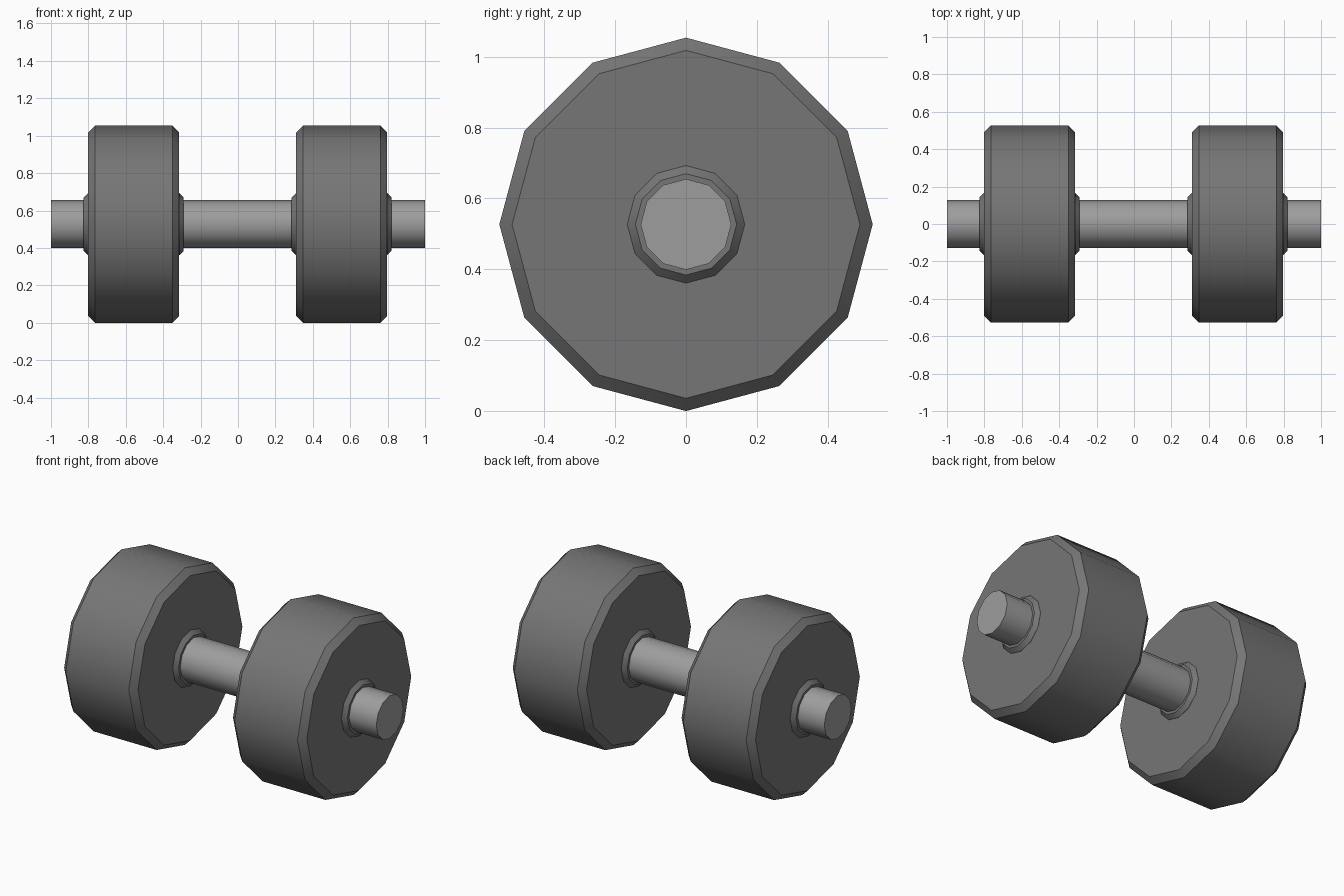
import bpy, bmesh
from math import sin, cos, pi, radians

if "Cube" in bpy.data.objects:
    bpy.data.objects.remove(bpy.data.objects["Cube"])

SIDES = 12
CENTRE_Z = 0.527

iron = bpy.data.materials.new("dark_iron")
iron.diffuse_color = (0.18, 0.18, 0.18, 1)
iron.use_nodes = True
iron.node_tree.nodes["Principled BSDF"].inputs["Base Color"].default_value = iron.diffuse_color
steel = bpy.data.materials.new("steel")
steel.diffuse_color = (0.34, 0.34, 0.34, 1)
steel.use_nodes = True
steel.node_tree.nodes["Principled BSDF"].inputs["Base Color"].default_value = steel.diffuse_color


def turned(name, profile, mat, x=0.0):
    """Capped 12-sided solid around the x axis from (x, radius) points."""
    bm = bmesh.new()
    rings = [[bm.verts.new((px, r * cos(2 * pi * i / SIDES), r * sin(2 * pi * i / SIDES)))
              for i in range(SIDES)] for px, r in profile]
    for a, b in zip(rings, rings[1:]):
        for i in range(SIDES):
            j = (i + 1) % SIDES
            bm.faces.new((a[i], a[j], b[j], b[i]))
    bm.faces.new(rings[0])
    bm.faces.new(rings[-1])
    bmesh.ops.recalc_face_normals(bm, faces=bm.faces)
    mesh = bpy.data.meshes.new(name)
    bm.to_mesh(mesh)
    bm.free()
    mesh.materials.append(mat)
    ob = bpy.data.objects.new(name, mesh)
    ob.location = (x, 0, CENTRE_Z)
    bpy.context.collection.objects.link(ob)
    bpy.ops.object.select_all(action='DESELECT')
    ob.select_set(True)
    bpy.context.view_layer.objects.active = ob
    bpy.ops.object.shade_smooth_by_angle(angle=radians(38))
    return ob


def chamfered(half, radius, c):
    return [(-half, radius - c), (-half + c, radius), (half - c, radius), (half, radius - c)]


# Handle bar running the full length
turned("handle_bar", [(-1, 0.128), (1, 0.128)], steel)

# Weight and its collar at each end
for side, x in (("left", -0.558), ("right", 0.554)):
    turned(side + "_weight", chamfered(0.243, 0.527, 0.036), iron, x)
    turned(side + "_collar", chamfered(0.267, 0.166, 0.023), iron, x)
